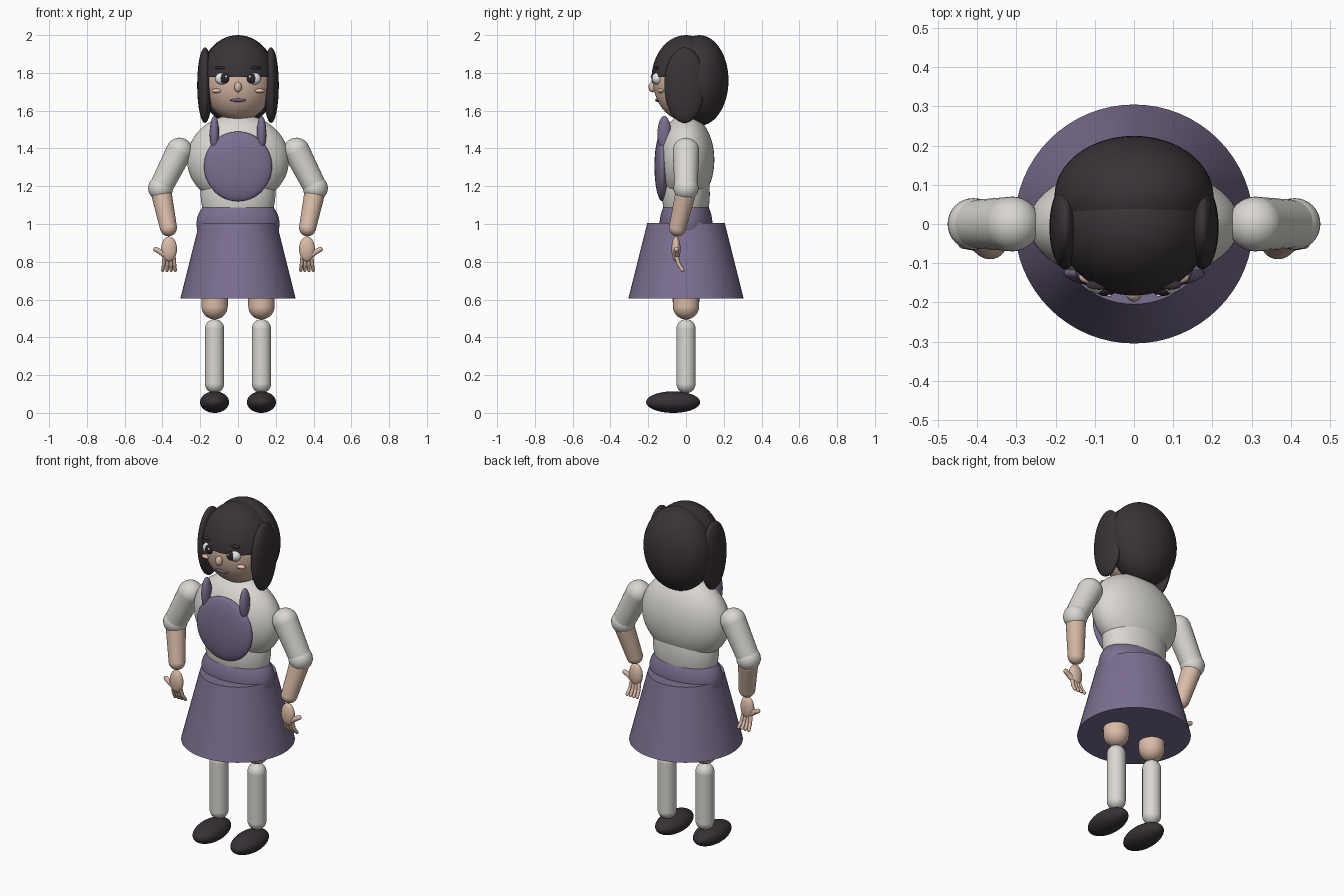
import bpy
import bmesh
from mathutils import Vector, Matrix

cube = bpy.data.objects.get("Cube")
if cube:
    bpy.data.objects.remove(cube, do_unlink=True)


def material(name, rgb):
    mat = bpy.data.materials.new(name)
    mat.use_nodes = True
    color = (*rgb, 1.0)
    mat.diffuse_color = color
    mat.node_tree.nodes["Principled BSDF"].inputs["Base Color"].default_value = color
    return mat


SKIN = material("skin", (0.70, 0.50, 0.39))
BLUSH = material("blush", (0.78, 0.50, 0.40))
CREAM = material("cream cloth", (0.70, 0.68, 0.64))
PURPLE = material("purple cloth", (0.20, 0.158, 0.28))
HAIR = material("dark hair", (0.042, 0.033, 0.038))
SHOE = material("dark shoe", (0.038, 0.031, 0.037))
WHITE = material("eye white", (0.85, 0.85, 0.85))
IRIS = material("dark iris", (0.025, 0.02, 0.03))
LIPS = material("lips", (0.19, 0.11, 0.22))


def finish(name, bm, mat):
    mesh = bpy.data.meshes.new(name)
    for face in bm.faces:
        face.smooth = True
    bm.to_mesh(mesh)
    bm.free()
    obj = bpy.data.objects.new(name, mesh)
    bpy.context.collection.objects.link(obj)
    mesh.materials.append(mat)
    bpy.context.view_layer.objects.active = obj
    obj.select_set(True)
    bpy.ops.object.shade_smooth_by_angle()
    obj.select_set(False)
    return obj


def add_ball(bm, center, radii, detail=48):
    matrix = Matrix.Translation(center) @ Matrix.Diagonal((*radii, 1))
    bmesh.ops.create_uvsphere(bm, u_segments=detail, v_segments=detail // 2,
                              radius=1, matrix=matrix)


def ball(name, center, radii, mat, detail=48, cut_z=None):
    """Ellipsoid, optionally keeping only what is above cut_z."""
    bm = bmesh.new()
    add_ball(bm, center, radii, detail)
    if cut_z is not None:
        cut = bmesh.ops.bisect_plane(bm, geom=bm.verts[:] + bm.edges[:] + bm.faces[:],
                                     plane_co=(0, 0, cut_z), plane_no=(0, 0, 1),
                                     clear_inner=True)
        edges = [e for e in cut["geom_cut"] if isinstance(e, bmesh.types.BMEdge)]
        bmesh.ops.contextual_create(bm, geom=edges)
    return finish(name, bm, mat)


def limb(name, points, radii, mat, detail=32):
    """Round-ended tapered tube through a chain of points."""
    bm = bmesh.new()
    points = [Vector(p) for p in points]
    for point, r in zip(points, radii):
        add_ball(bm, point, (r, r, r), detail)
    for a, b, ra, rb in zip(points, points[1:], radii, radii[1:]):
        turn = (b - a).to_track_quat("Z", "Y").to_matrix().to_4x4()
        bmesh.ops.create_cone(bm, cap_ends=False, segments=detail, radius1=ra,
                              radius2=rb, depth=(b - a).length,
                              matrix=Matrix.Translation((a + b) / 2) @ turn)
    return finish(name, bm, mat)


# Torso and clothes
ball("chest", (0, 0, 1.34), (0.27, 0.15, 0.24), CREAM, 64)
ball("waist", (0, 0, 1.16), (0.198, 0.126, 0.25), CREAM, 64, cut_z=1.0)
ball("hips", (0, 0, 1.0), (0.22, 0.14, 0.17), PURPLE, 64)
ball("apron_bib", (0, -0.125, 1.305), (0.18, 0.042, 0.185), PURPLE, 64)
bm = bmesh.new()
bmesh.ops.create_cone(bm, cap_ends=True, segments=64, radius1=0.305, radius2=0.205,
                      depth=0.4, matrix=Matrix.Translation((0, 0, 0.805)))
finish("skirt", bm, PURPLE)

# Head, hair and central face parts
ball("head", (0, 0, 1.765), (0.188, 0.175, 0.22), SKIN, 64)
ball("hair_cap", (0, 0, 1.765), (0.196, 0.183, 0.235), HAIR, 64, cut_z=1.777)
ball("back_hair", (0, 0.07, 1.76), (0.203, 0.155, 0.24), HAIR, 64)
ball("nose", (0, -0.178, 1.725), (0.02, 0.02, 0.028), SKIN, 24)
ball("mouth", (0, -0.15, 1.655), (0.042, 0.013, 0.009), LIPS, 24)

for s, side in ((1, "left"), (-1, "right")):
    # Face and hair pairs
    ball(side + "_side_lock", (s * 0.175, -0.008, 1.735), (0.041, 0.107, 0.2), HAIR)
    ball(side + "_eye", (s * 0.085, -0.152, 1.77), (0.036, 0.027, 0.032), WHITE, 32)
    ball(side + "_iris", (s * 0.072, -0.17, 1.77), (0.025, 0.014, 0.026), IRIS, 24)
    ball(side + "_eye_glint", (s * 0.063, -0.183, 1.78), (0.006, 0.004, 0.007), WHITE, 16)
    ball(side + "_eyebrow", (s * 0.09, -0.155, 1.827), (0.032, 0.013, 0.008), SHOE, 24)
    ball(side + "_cheek", (s * 0.113, -0.134, 1.705), (0.028, 0.018, 0.012), BLUSH, 24)
    ball(side + "_apron_strap", (s * 0.125, -0.115, 1.48), (0.025, 0.036, 0.092), PURPLE, 32)

    # Arm
    limb(side + "_upper_arm", [(s * 0.31, 0, 1.387), (s * 0.403, 0, 1.205)],
         [0.07, 0.062], CREAM)
    ball(side + "_elbow", (s * 0.41, 0, 1.19), (0.066, 0.066, 0.066), CREAM, 32)
    limb(side + "_forearm", [(s * 0.403, -0.005, 1.15), (s * 0.368, -0.045, 0.98)],
         [0.054, 0.045], SKIN)

    # Hand with four fingers and an outward thumb
    ball(side + "_palm", (s * 0.365, -0.053, 0.868), (0.042, 0.024, 0.066), SKIN, 32)
    for i, offset in enumerate((-1.5, -0.5, 0.5, 1.5)):
        base, tip = 0.365 + offset * 0.016, 0.365 + offset * 0.022
        limb(f"{side}_finger_{i + 1}",
             [(s * base, -0.05, 0.825), (s * (base + tip) / 2, -0.038, 0.785),
              (s * tip, -0.018, 0.755)], [0.011, 0.010, 0.009], SKIN, 12)
    limb(side + "_thumb", [(s * 0.393, -0.053, 0.84), (s * 0.415, -0.053, 0.855),
                           (s * 0.436, -0.05, 0.866)], [0.015, 0.014, 0.013], SKIN, 16)

    # Leg and shoe
    x = s * 0.124
    limb(side + "_thigh", [(x, 0, 0.85), (x, 0, 0.565)], [0.072, 0.07], SKIN)
    limb(side + "_stocking", [(x, 0, 0.445), (x, 0, 0.155)], [0.051, 0.051], CREAM)
    ball(side + "_shoe", (x, -0.068, 0.057), (0.077, 0.143, 0.057), SHOE)
